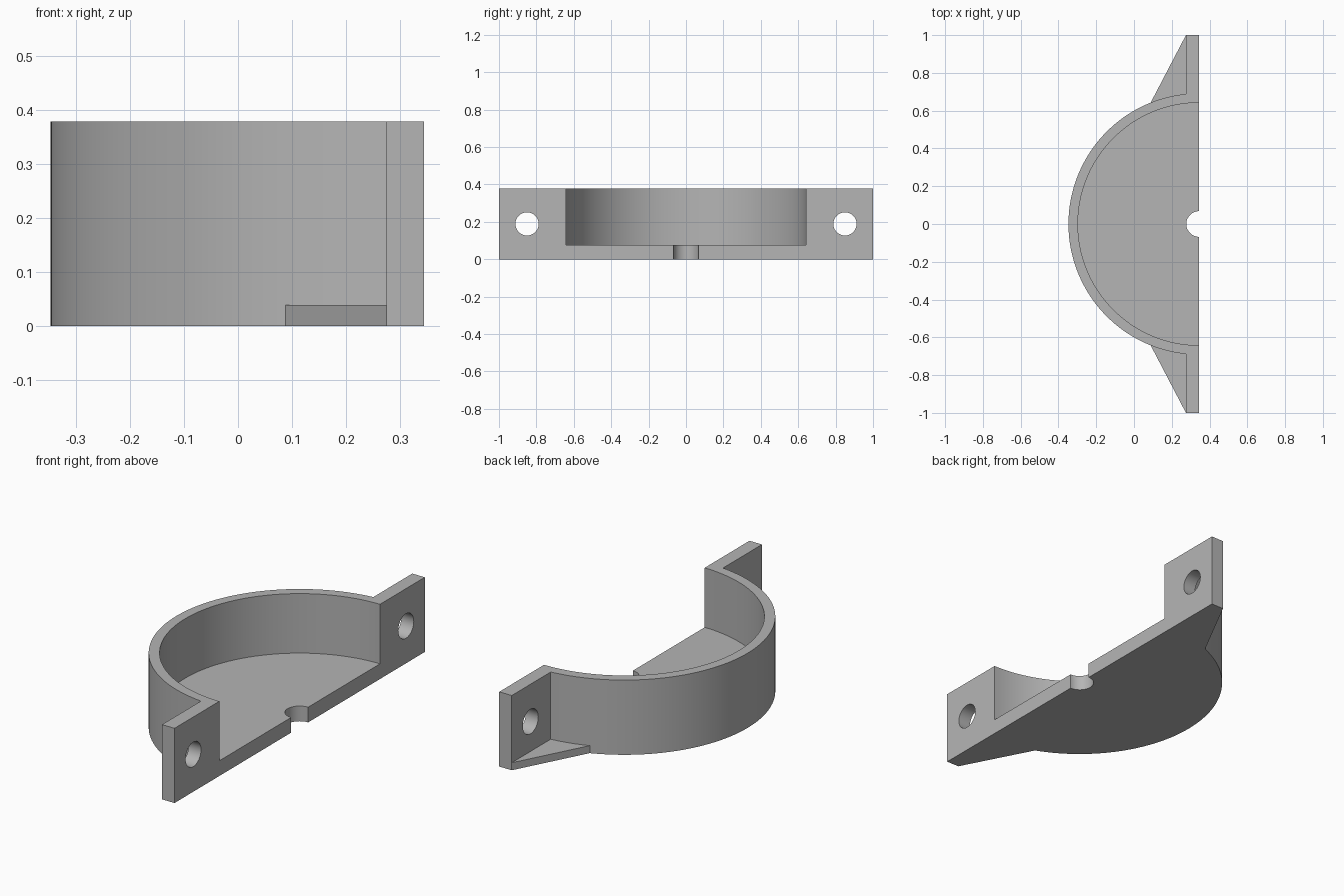
import bpy, bmesh
from math import pi, sin, cos, acos, radians

if "Cube" in bpy.data.objects:
    bpy.data.objects.remove(bpy.data.objects["Cube"])

EDGE = 0.345            # flat mating side of the half shell
OUTER, INNER = 0.692, 0.642
HEIGHT, FLOOR = 0.378, 0.077
FLANGE_X = 0.275        # back of the bolt flanges

grey = bpy.data.materials.new("plain_grey")
grey.use_nodes = True
colour = (0.46, 0.46, 0.46, 1)
grey.diffuse_color = colour
grey.node_tree.nodes["Principled BSDF"].inputs["Base Color"].default_value = colour


def prism(name, outline, z0, z1):
    """Extrude a flat outline from z0 up to z1."""
    bm = bmesh.new()
    face = bm.faces.new([bm.verts.new((x, y, z0)) for x, y in outline])
    top = bmesh.ops.extrude_face_region(bm, geom=[face])["geom"]
    verts = [v for v in top if isinstance(v, bmesh.types.BMVert)]
    bmesh.ops.translate(bm, verts=verts, vec=(0, 0, z1 - z0))
    bmesh.ops.recalc_face_normals(bm, faces=bm.faces)
    mesh = bpy.data.meshes.new(name)
    bm.to_mesh(mesh)
    bm.free()
    mesh.materials.append(grey)
    obj = bpy.data.objects.new(name, mesh)
    bpy.context.collection.objects.link(obj)
    return obj


def arc(cx, radius, start, end, steps):
    angles = [start + (end - start) * i / steps for i in range(steps + 1)]
    return [(cx + radius * cos(a), radius * sin(a)) for a in angles]


def combine(obj, tool, operation):
    """Apply a boolean and remove the tool."""
    bpy.context.view_layer.objects.active = obj
    mod = obj.modifiers.new("combine", 'BOOLEAN')
    mod.operation, mod.solver, mod.object = operation, 'EXACT', tool
    bpy.ops.object.modifier_apply(modifier=mod.name)
    bpy.data.objects.remove(tool)


# Solid half round with a flange at each end
a = acos((FLANGE_X - EDGE) / OUTER)
outline = arc(EDGE, OUTER, a, 2 * pi - a, 80)
outline += [(FLANGE_X, -1), (EDGE, -1), (EDGE, 1), (FLANGE_X, 1)]
shell = prism("half_round_bracket", outline, 0, HEIGHT)

# Hollow cavity and centre notch in the floor
cavity = arc(EDGE, INNER, pi / 2, 3 * pi / 2, 80) + [(EDGE + 0.1, -INNER), (EDGE + 0.1, INNER)]
combine(shell, prism("cavity_cutter", cavity, FLOOR, HEIGHT + 0.1), 'DIFFERENCE')
combine(shell, prism("notch_cutter", arc(EDGE, 0.068, 0, 2 * pi, 48)[:-1], -0.1, 0.2), 'DIFFERENCE')

for side in (-1, 1):
    # Bolt hole through the flange
    hole = prism("hole_cutter", arc(0, 0.062, 0, 2 * pi, 48)[:-1], -0.2, 0.2)
    hole.rotation_euler.y = pi / 2
    hole.location = (0.31, side * 0.85, HEIGHT / 2)
    bpy.context.view_layer.update()
    combine(shell, hole, 'DIFFERENCE')
    # Low triangular gusset behind the flange
    points = [(0.3, 1), (FLANGE_X, 1), (0.088, 0.642), (0.1, 0.62), (0.3, 0.66)]
    gusset = prism("gusset", [(x, side * y) for x, y in points], 0, 0.038)
    combine(shell, gusset, 'UNION')

# Smooth the curved walls, keep edges crisp
bpy.ops.object.select_all(action='DESELECT')
shell.select_set(True)
bpy.context.view_layer.objects.active = shell
bpy.ops.object.shade_smooth_by_angle(angle=radians(30))
